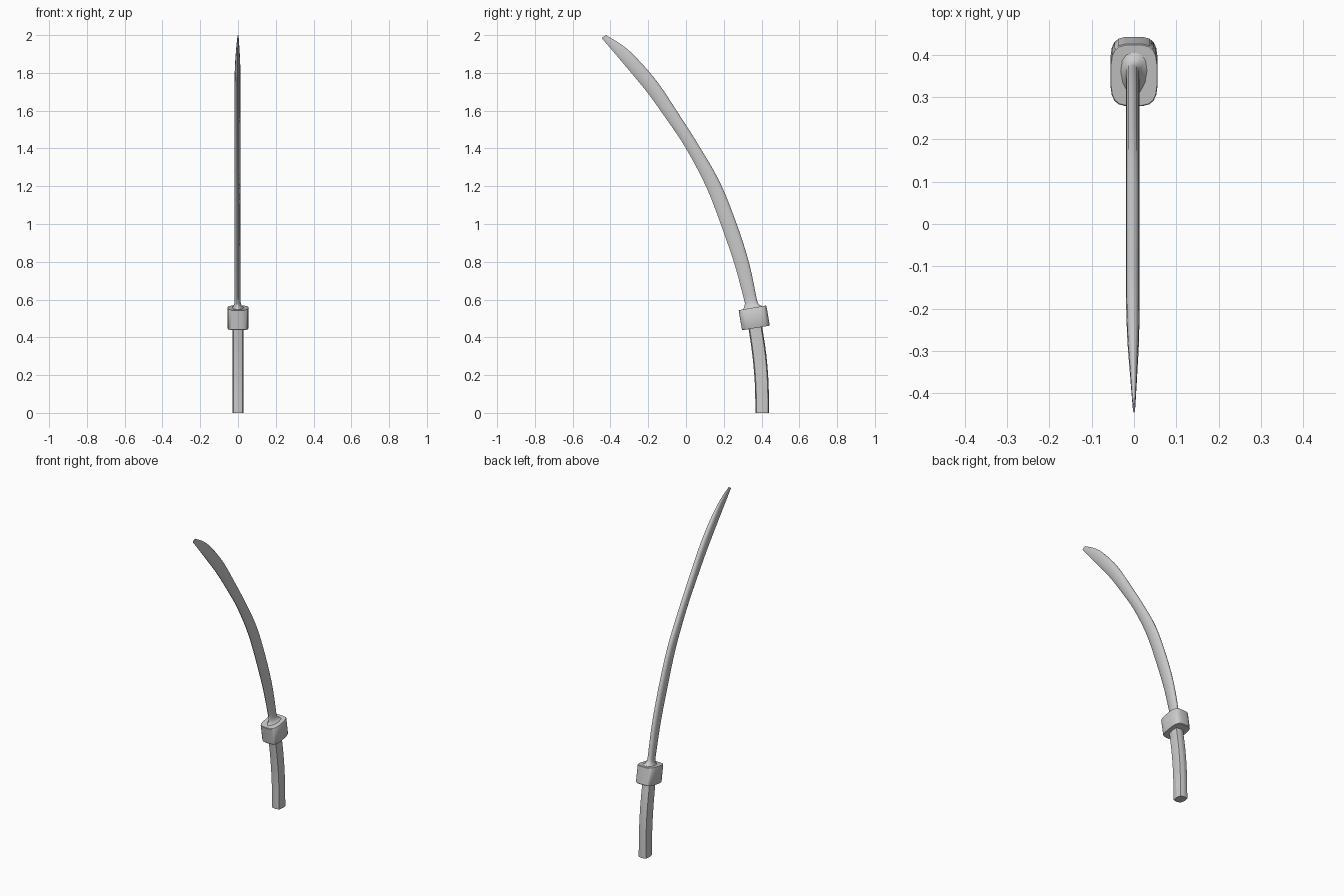
import bpy, bmesh, math
from mathutils import Vector

if "Cube" in bpy.data.objects:
    bpy.data.objects.remove(bpy.data.objects["Cube"])


def spline(pts, steps):
    """Catmull-Rom refinement of tuples of any length."""
    out = []
    for i in range(len(pts) - 1):
        a, b, c, d = (pts[max(0, min(len(pts) - 1, i + k))] for k in (-1, 0, 1, 2))
        for s in range(steps):
            t = s / steps
            out.append(tuple(
                0.5 * (2 * q + (r - p) * t + (2 * p - 5 * q + 4 * r - w) * t * t
                       + (3 * q - p - 3 * r + w) * t ** 3)
                for p, q, r, w in zip(a, b, c, d)))
    return out + [pts[-1]]


def loft(name, rings, angle=35):
    """Skin a list of closed rings and cap both ends."""
    bm = bmesh.new()
    vs = [[bm.verts.new(p) for p in r] for r in rings]
    n = len(rings[0])
    for a, b in zip(vs, vs[1:]):
        for i in range(n):
            j = (i + 1) % n
            bm.faces.new((a[i], a[j], b[j], b[i]))
    bm.faces.new(vs[0])
    bm.faces.new(vs[-1])
    bmesh.ops.recalc_face_normals(bm, faces=bm.faces)
    me = bpy.data.meshes.new(name)
    bm.to_mesh(me)
    bm.free()
    ob = bpy.data.objects.new(name, me)
    bpy.context.collection.objects.link(ob)
    bpy.ops.object.select_all(action='DESELECT')
    ob.select_set(True)
    bpy.context.view_layer.objects.active = ob
    bpy.ops.object.shade_smooth_by_angle(angle=math.radians(angle))
    return ob


def section(front, back, half, profile, cx=0.0):
    """Ring between a front and back edge point; profile = (u, relative x)."""
    f, b = Vector((cx, *front)), Vector((cx, *back))
    right = [f.lerp(b, u) + Vector((w * half, 0, 0)) for u, w in profile]
    left = [f.lerp(b, u) - Vector((w * half, 0, 0)) for u, w in reversed(profile)]
    return right + left


def rounded(exp, n=10):
    """Half of a superellipse as (u, relative x) points."""
    res = []
    for i in range(n):
        a = math.pi * (i + 0.5) / n
        c, s = math.cos(a), math.sin(a)
        res.append((0.5 - 0.5 * math.copysign(abs(c) ** (2 / exp), c), s ** (2 / exp)))
    return res


# blade: front y, z, back y, z, half thickness, x offset
blade = [
    (.312, .58, .375, .60, .016, -.003), (.262, .77, .335, .79, .016, -.003),
    (.198, .96, .272, .99, .016, -.003), (.11, 1.19, .18, 1.22, .016, -.003),
    (0, 1.40, .065, 1.42, .016, -.003), (-.10, 1.55, -.04, 1.585, .016, -.003),
    (-.20, 1.69, -.15, 1.75, .016, -.003), (-.29, 1.80, -.255, 1.872, .014, -.002),
    (-.37, 1.895, -.335, 1.945, .009, -.001), (-.447, 1.985, -.425, 2.0, .003, 0)]
lens = [(0, .12), (.12, .5), (.32, .85), (.58, 1), (.82, .9), (.95, .6), (1, .2)]
# flared root where the blade meets the guard
root = [(.300, .545, .410, .563, .034, 0), (.306, .555, .392, .570, .024, -.001),
        (.310, .567, .380, .583, .018, -.002)]
stations = root + spline(blade, 4)
loft("blade", [section(s[:2], s[2:4], s[4], lens, s[5]) for s in stations], 50)

# guard: rounded block tilted along the handle curve
axis = Vector((-.167, .986))
side = Vector((.986, .167))
mid = Vector((.361, .503))
guard_profile = rounded(3.6)
rings = []
for h, r in ((-.054, .97), (-.051, 1), (.051, 1), (.054, .97)):
    c = mid + axis * h
    rings.append(section(c - side * .075 * r, c + side * .075 * r, .056 * r, guard_profile))
loft("guard", rings)

# handle: slightly bulged rectangular grip
grip = [(.368, 0, .440, 0), (.364, .16, .437, .16),
        (.352, .30, .425, .31), (.333, .435, .404, .45), (.325, .48, .396, .492)]
grip_profile = [(0, .08), (.08, .82), (.5, 1), (.92, .82), (1, .08)]
loft("handle", [section(s[:2], s[2:], .03, grip_profile) for s in spline(grip, 3)], 20)
